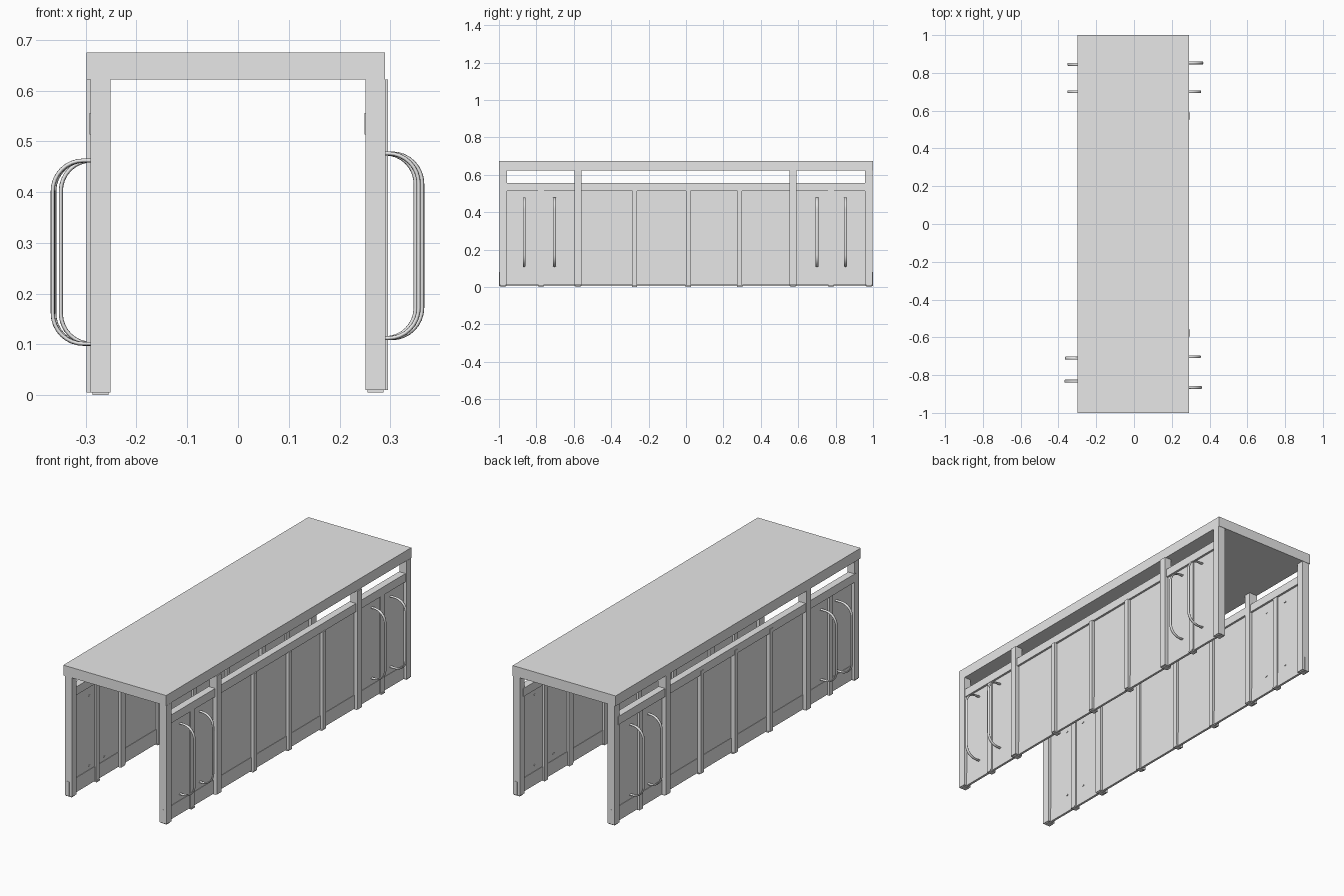
import bpy, bmesh, math
from mathutils import Vector

if "Cube" in bpy.data.objects:
    bpy.data.objects.remove(bpy.data.objects["Cube"])

grey = bpy.data.materials.new("light grey")
grey.diffuse_color = (0.8, 0.8, 0.8, 1)
grey.use_nodes = True
grey.node_tree.nodes["Principled BSDF"].inputs["Base Color"].default_value = grey.diffuse_color


def finish(name, bm):
    bmesh.ops.recalc_face_normals(bm, faces=bm.faces)
    mesh = bpy.data.meshes.new(name)
    bm.to_mesh(mesh)
    bm.free()
    mesh.materials.append(grey)
    ob = bpy.data.objects.new(name, mesh)
    bpy.context.collection.objects.link(ob)
    return ob


def boxes(name, items):
    """One object from boxes given as (x0, x1, y0, y1, z0, z1)."""
    bm = bmesh.new()
    for x0, x1, y0, y1, z0, z1 in items:
        vs = bmesh.ops.create_cube(bm, size=1)["verts"]
        for v in vs:
            v.co = Vector(((x0 + x1) / 2 + v.co.x * (x1 - x0),
                           (y0 + y1) / 2 + v.co.y * (y1 - y0),
                           (z0 + z1) / 2 + v.co.z * (z1 - z0)))
    return finish(name, bm)


def handle(name, side, y, z0, z1, x_in, x_out, r=0.06):
    """C-shaped rail swept with an oval section; side is +1 or -1."""
    path = [(x_in, z0, -90)]                       # x, z, outward normal angle
    for zc, a0 in ((z0 + r, -90), (z1 - r, 0)):
        for i in range(9):
            a = a0 + i * 90 / 8
            t = math.radians(a)
            path.append((x_out - r + r * math.cos(t), zc + r * math.sin(t), a))
    path.append((x_in, z1, 90))
    bm = bmesh.new()
    rings = []
    for x, z, a in path:
        t = math.radians(a)
        ring = []
        for k in range(10):
            p = math.tau * k / 10
            d = 0.004 * math.cos(p)
            ring.append(bm.verts.new((side * (x + d * math.cos(t)),
                                      y + 0.008 * math.sin(p),
                                      z + d * math.sin(t))))
        rings.append(ring)
    for a, b in zip(rings, rings[1:]):
        for k in range(10):
            bm.faces.new((a[k], a[(k + 1) % 10], b[(k + 1) % 10], b[k]))
    bm.faces.new(rings[0])
    bm.faces.new(rings[-1])
    for f in bm.faces:
        f.smooth = len(f.verts) == 4
    return finish(name, bm)


# Roof slab
boxes("roof", [(-0.298, 0.29, -1, 1, 0.622, 0.675)])


def wall(label, cx, base, rail, main, slim, slim_top, door_y):
    """A panelled side wall around the plane x = cx."""
    # Corner posts and tall intermediate posts
    boxes(label + "_corner_posts",
          [(cx - 0.02, cx + 0.02, y - 0.02, y + 0.02, base, 0.622) for y in (-0.978, 0.978)])
    boxes(label + "_tall_posts",
          [(*main, y - 0.018, y + 0.018, base, 0.622) for y in (-0.577, 0.572)])
    # Slim posts between the centre panels
    boxes(label + "_slim_posts",
          [(*slim, y - 0.012, y + 0.012, base, slim_top) for y in (-0.275, 0.012, 0.288)])
    # Door mullions
    boxes(label + "_door_mullions",
          [(cx - 0.016, cx + 0.012, y - 0.015, y + 0.015, base, 0.52) for y in door_y])
    # Top rail, thin panel and kick board
    boxes(label + "_top_rail", [(*rail, -0.97, 0.97, 0.513, 0.556)])
    boxes(label + "_panel", [(cx - 0.004, cx + 0.004, -0.97, 0.97, 0.06, 0.53)])
    boxes(label + "_kick_board", [(cx - 0.006, cx + 0.006, -0.999, 0.999, base, 0.08)])
    # Feet below every post
    ys = (-0.978, -0.577, -0.275, 0.012, 0.288, 0.572, 0.978, *door_y)
    boxes(label + "_feet",
          [(cx - 0.016, cx + 0.016, y - 0.014, y + 0.014, base - 0.005, base + 0.002) for y in ys])


wall("right", 0.271, 0.01, (0.249, 0.286), (0.255, 0.296), (0.255, 0.292), 0.515, (-0.775, 0.775))
wall("left", -0.271, 0.005, (-0.293, -0.256), (-0.298, -0.252), (-0.296, -0.255), 0.535, (-0.775, 0.775))

# Grab handles through the end panels
for i, (y, x) in enumerate(((-0.865, 0.358), (-0.703, 0.352), (0.70, 0.353), (0.853, 0.365))):
    handle(f"right_handle_{i}", 1, y, 0.112, 0.476, 0.264, x - 0.002)
for i, (y, x) in enumerate(((-0.832, 0.368), (-0.71, 0.365), (0.70, 0.352), (0.845, 0.352))):
    handle(f"left_handle_{i}", -1, y, 0.101, 0.462, 0.264, x - 0.003)
